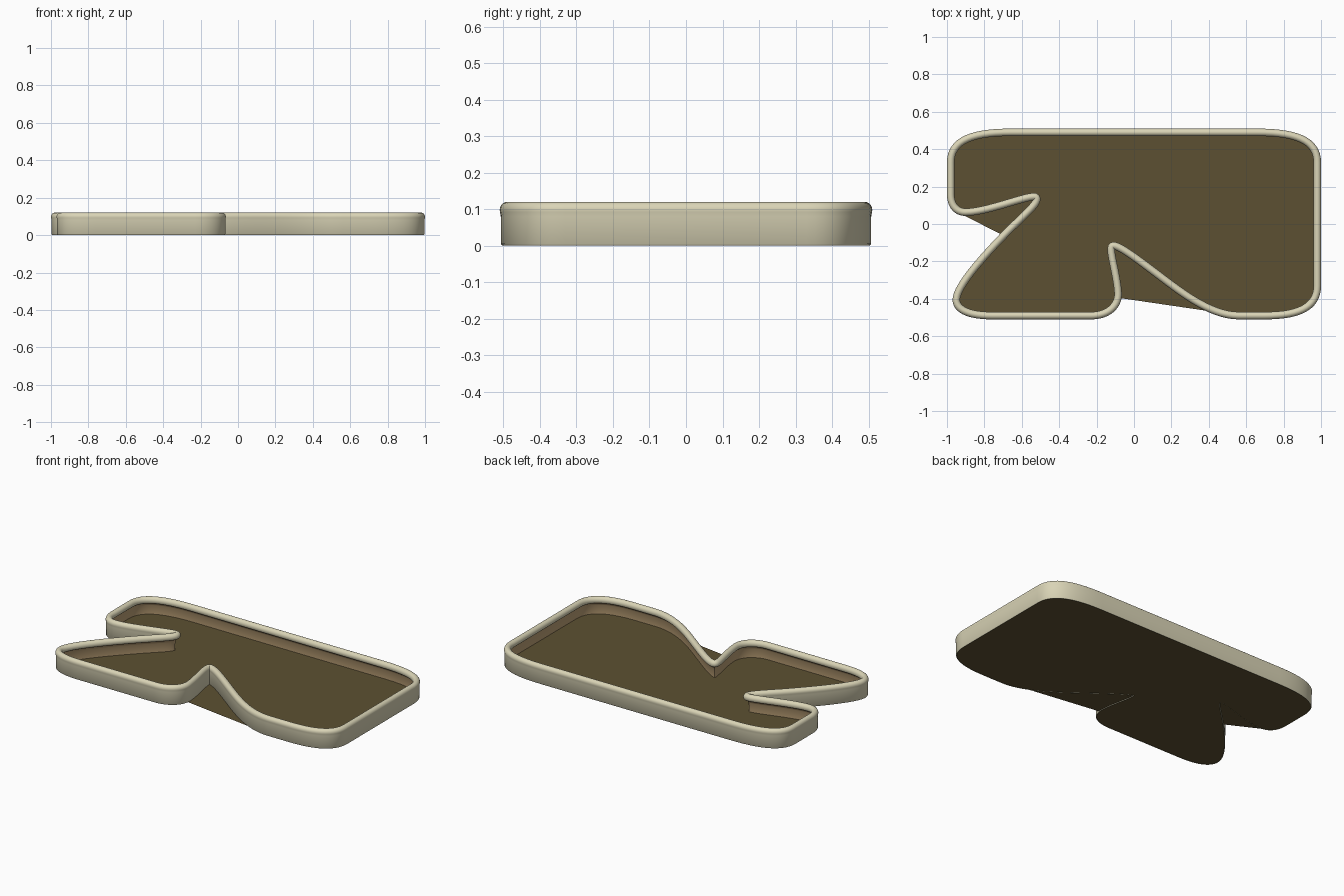
import bpy, bmesh, math
from mathutils import Vector
from mathutils.geometry import interpolate_bezier

if "Cube" in bpy.data.objects:
    bpy.data.objects.remove(bpy.data.objects["Cube"])

# Outline knots, clockwise: x, y, travel angle, handle in, handle out (0, 0 = straight)
KNOTS = [
    (-0.66, 0.49, 0, .22, 0), (0.66, 0.49, 0, 0, .22),
    (0.98, 0.33, -90, .11, 0), (0.98, -0.33, -90, 0, .11),
    (0.70, -0.49, 180, .19, 0), (0.56, -0.49, 180, 0, .15),
    (0.14, -0.28, 143, .14, .14), (-0.117, -0.118, 214, .03, .025),
    (-0.085, -0.37, 273, .10, .06), (-0.23, -0.49, 180, .10, 0),
    (-0.76, -0.49, 180, 0, .13), (-0.95, -0.405, 90, .05, .07),
    (-0.70, -0.065, 46, .16, .16), (-0.522, 0.142, 120, .035, .03),
    (-0.90, 0.063, 180, .12, .05), (-0.98, 0.16, 90, .06, 0),
    (-0.98, 0.33, 90, 0, .11),
]


def material(name, color):
    m = bpy.data.materials.new(name)
    m.diffuse_color = (*color, 1)
    m.use_nodes = True
    m.node_tree.nodes["Principled BSDF"].inputs["Base Color"].default_value = m.diffuse_color
    return m


def outline():
    pts = []
    for a, b in zip(KNOTS, KNOTS[1:] + KNOTS[:1]):
        pa, pb = Vector(a[:2]), Vector(b[:2])
        ta = Vector((math.cos(math.radians(a[2])), math.sin(math.radians(a[2]))))
        tb = Vector((math.cos(math.radians(b[2])), math.sin(math.radians(b[2]))))
        n = 16 if a[4] else 2
        pts += interpolate_bezier(pa, pa + ta * a[4], pb - tb * b[3], pb, n)[:-1]
    return [Vector(p[:2]) for p in pts]


def offset(pts, d):
    out = []
    for i, p in enumerate(pts):
        t = (pts[(i + 1) % len(pts)] - p).normalized() + (p - pts[i - 1]).normalized()
        t.normalize()
        out.append(p + Vector((-t.y, t.x)) * d)
    return out


def finish(name, bm, mat):
    me = bpy.data.meshes.new(name)
    bm.to_mesh(me)
    bm.free()
    ob = bpy.data.objects.new(name, me)
    bpy.context.collection.objects.link(ob)
    me.materials.append(mat)
    bpy.context.view_layer.objects.active = ob
    ob.select_set(True)
    bpy.ops.object.shade_smooth_by_angle(angle=math.radians(50))
    ob.select_set(False)


def sweep(name, pts, profile, mat):
    bm = bmesh.new()
    rings = [[bm.verts.new((p.x, p.y, z)) for p in offset(pts, d)] for d, z in profile]
    for r, s in zip(rings, rings[1:]):
        for i in range(len(pts)):
            j = (i + 1) % len(pts)
            bm.faces.new((r[j], r[i], s[i], s[j]))
    finish(name, bm, mat)


cream = material("cream", (0.70, 0.66, 0.47))
brown = material("brown", (0.108, 0.081, 0.032))
tan = material("tan", (0.50, 0.35, 0.18))
path = outline()

# Side wall running up into the rounded rim
bead = [(0.02 * math.cos(a), 0.098 + 0.022 * math.sin(a))
        for a in (math.radians(k) for k in range(-15, 211, 15))]
sweep("wall_and_rim", path, [(0.013, 0), (0.017, 0.005), (0.017, 0.080)] + bead, cream)

# Inner lining, curling out from under the rim and down to the floor
sweep("wall_lining", path,
      [bead[-1], (-0.010, 0.080), (0.003, 0.075), (0.011, 0.060), (0.013, 0.003)], tan)

# Floor sheet, spanning straight across the mouths of both notches
bm = bmesh.new()
edge = offset(path, 0.013)
gap = lambda p: (-0.08 < p.x < 0.39 and -0.47 < p.y < -0.05 and p.y > -0.39 - 0.17 * (p.x + 0.08)) or \
                (-0.15 < p.x < -0.07 and -0.385 < p.y < 0) or \
                (-0.69 < p.x < -0.4 and -0.07 < p.y < 0.3) or \
                (-0.92 < p.x < -0.4 and 0 < p.y < 0.2)
f = bm.faces.new([bm.verts.new((p.x, p.y, 0.003)) for p in reversed(edge) if not gap(p)])
f.normal_update()
bmesh.ops.triangulate(bm, faces=[f])
finish("floor", bm, brown)
